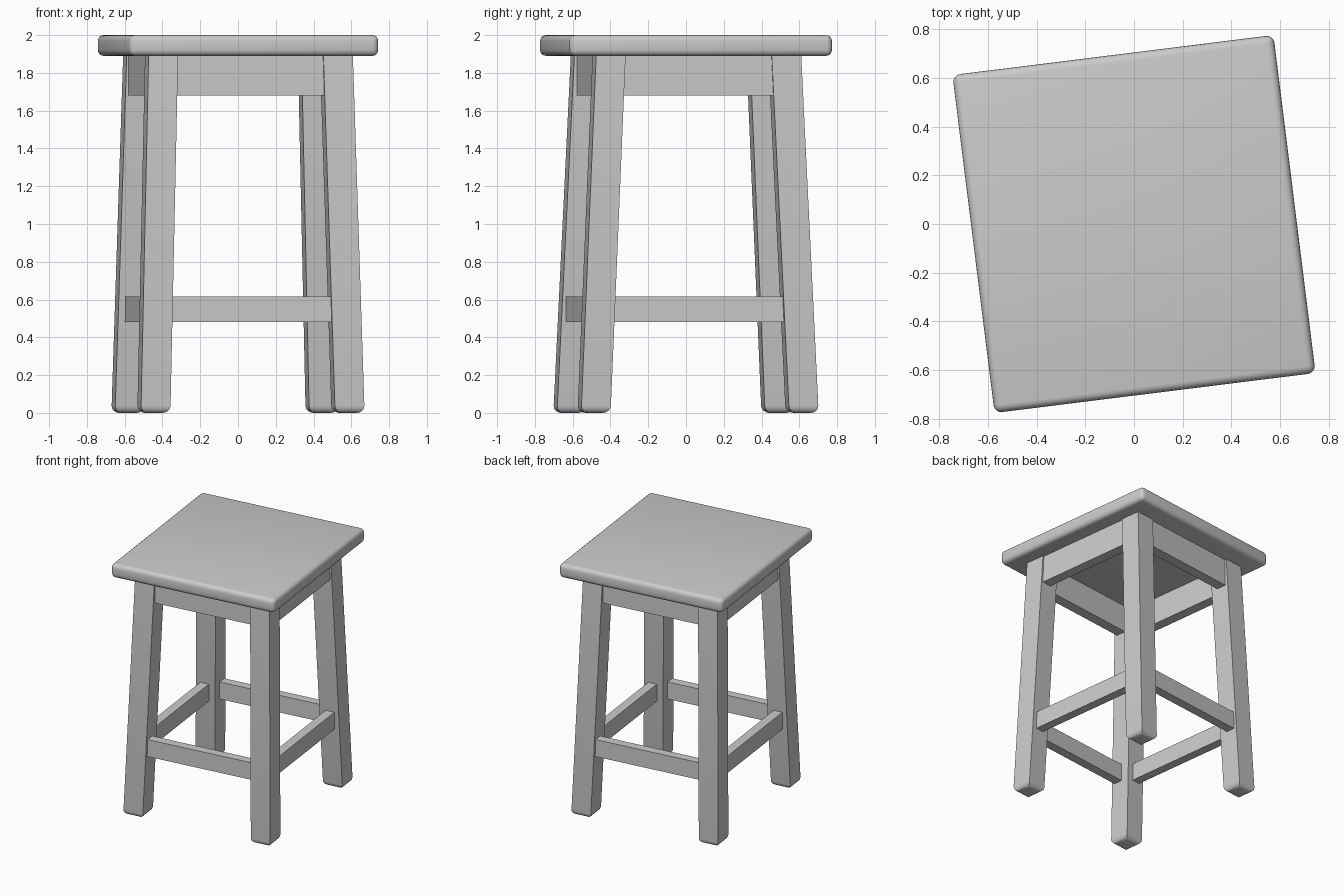
import bpy, bmesh
from math import radians
from mathutils import Matrix, Vector

if "Cube" in bpy.data.objects:
    bpy.data.objects.remove(bpy.data.objects["Cube"])

TURN = Matrix.Rotation(radians(7.1), 4, 'Z')   # whole stool is turned slightly


def finish(name, bm, smooth=True):
    bm.transform(TURN)
    bmesh.ops.recalc_face_normals(bm, faces=bm.faces)
    mesh = bpy.data.meshes.new(name)
    bm.to_mesh(mesh)
    bm.free()
    ob = bpy.data.objects.new(name, mesh)
    bpy.context.collection.objects.link(ob)
    if smooth:
        bpy.ops.object.select_all(action='DESELECT')
        ob.select_set(True)
        bpy.context.view_layer.objects.active = ob
        bpy.ops.object.shade_smooth_by_angle(angle=radians(35))
    return ob


def block(center, size):
    bm = bmesh.new()
    bmesh.ops.create_cube(bm, size=1)
    for v in bm.verts:
        v.co = Vector(center) + v.co * Vector(size)
    return bm


# Seat slab with rounded edges
bm = block((0, 0, 1.945), (1.33, 1.40, 0.11))
bmesh.ops.bevel(bm, geom=bm.edges[:], offset=0.032, segments=4,
                profile=0.5, affect='EDGES')
finish("seat", bm)

# Splayed square legs with rounded feet
H = 1.90
for yn, sy in (("front", -1), ("back", 1)):
    for xn, sx in (("left", -1), ("right", 1)):
        bm = block((0, 0, H / 2), (0.157, 0.157, H))
        feet = [e for e in bm.edges if all(v.co.z < 0.01 for v in e.verts)]
        bmesh.ops.bevel(bm, geom=feet, offset=0.038, segments=4,
                        profile=0.5, affect='EDGES')
        for v in bm.verts:
            t = v.co.z / H
            v.co.x += sx * (0.518 - 0.052 * t)
            v.co.y += sy * (0.555 - 0.087 * t)
        finish(f"{yn}_{xn}_leg", bm)


# Rails between the legs: outer faces at ox, oy; ends buried inside the legs
def rails(kind, z0, z1, ox, oy, ex, ey, t):
    zc, h = (z0 + z1) / 2, z1 - z0
    for s, a, b in ((-1, "front", "left"), (1, "back", "right")):
        finish(f"{a}_{kind}", block((0, s * (oy - t / 2), zc), (2 * ex, t, h)), False)
        finish(f"{b}_{kind}", block((s * (ox - t / 2), 0, zc), (t, 2 * ey, h)), False)


rails("apron", 1.68, 1.90, 0.535, 0.533, 0.43, 0.43, 0.08)
rails("stretcher", 0.48, 0.615, 0.545, 0.588, 0.46, 0.49, 0.07)
